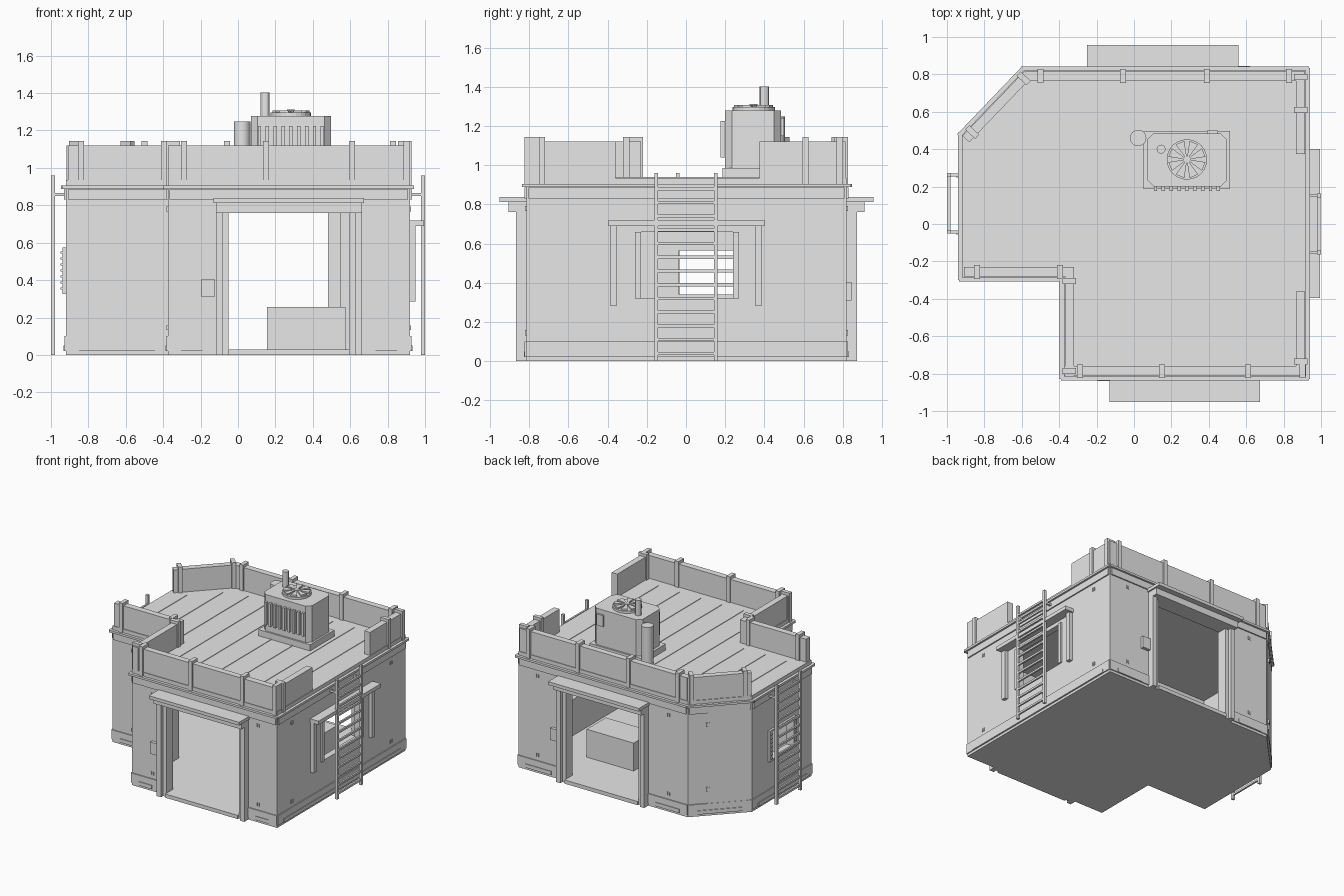
import bpy, bmesh, math
from mathutils import Matrix, Vector

cube = bpy.data.objects.get("Cube")
if cube:
    bpy.data.objects.remove(cube)

grey = bpy.data.materials.new("plain grey")
grey.use_nodes = True
grey.diffuse_color = (0.8, 0.8, 0.8, 1)
grey.node_tree.nodes["Principled BSDF"].inputs["Base Color"].default_value = (0.8, 0.8, 0.8, 1)

# Footprint corners, counter-clockwise from above; side i runs from corner i to i + 1
OUTLINE = [(-.92, -.285), (-.375, -.285), (-.375, -.815), (.92, -.815),
           (.92, .82), (-.59, .82), (-.92, .475)]
STEP, STEP_SIDE, FRONT, RIGHT, BACK, DIAGONAL, LEFT = range(7)


def ends(i):
    return Vector(OUTLINE[i]), Vector(OUTLINE[(i + 1) % 7])


def length(i):
    a, b = ends(i)
    return (b - a).length


def prism(bm, pts, z0, z1):
    low = [bm.verts.new((x, y, z0)) for x, y in pts]
    top = [bm.verts.new((x, y, z1)) for x, y in pts]
    bm.faces.new(low[::-1])
    bm.faces.new(top)
    for k in range(len(pts)):
        n = (k + 1) % len(pts)
        bm.faces.new((low[k], low[n], top[n], top[k]))


def box(bm, x0, x1, y0, y1, z0, z1):
    prism(bm, [(x0, y0), (x1, y0), (x1, y1), (x0, y1)], z0, z1)


def side_box(bm, i, u0, u1, o0, o1, z0, z1):
    """Box on side i: u along the wall, o outward from it."""
    a, b = ends(i)
    d = (b - a).normalized()
    n = Vector((d.y, -d.x))
    prism(bm, [a + d * u + n * o for u, o in ((u0, o1), (u1, o1), (u1, o0), (u0, o0))], z0, z1)


def cylinder(bm, x, y, r, z0, z1, sides=16):
    bmesh.ops.create_cone(bm, cap_ends=True, segments=sides, radius1=r, radius2=r, depth=z1 - z0,
                          matrix=Matrix.Translation((x, y, (z0 + z1) / 2)))


def finish(bm, name):
    bmesh.ops.recalc_face_normals(bm, faces=bm.faces)
    mesh = bpy.data.meshes.new(name)
    bm.to_mesh(mesh)
    bm.free()
    mesh.materials.append(grey)
    ob = bpy.data.objects.new(name, mesh)
    bpy.context.collection.objects.link(ob)
    return ob


# Walls with door and window openings (u0, u1, z0, z1)
openings = {FRONT: (.325, .97, 0, .76), BACK: (.44, 1.09, 0, .76),
            RIGHT: (.58, 1.06, .32, .66), LEFT: (.235, .51, .34, .565)}
bm = bmesh.new()
for i in range(7):
    if i in openings:
        u0, u1, z0, z1 = openings[i]
        side_box(bm, i, 0, u0, -.05, 0, 0, .9)
        side_box(bm, i, u1, length(i), -.05, 0, 0, .9)
        side_box(bm, i, u0, u1, -.05, 0, z1, .9)
        if z0:
            side_box(bm, i, u0, u1, -.05, 0, 0, z0)
    else:
        side_box(bm, i, 0, length(i), -.05, 0, 0, .9)
finish(bm, "walls")

bm = bmesh.new()
prism(bm, OUTLINE, 0, .03)
finish(bm, "floor")
bm = bmesh.new()
prism(bm, OUTLINE, .88, .935)
finish(bm, "roof")

# Trim band and cornice, open at the corners
bm = bmesh.new()
for i in range(7):
    side_box(bm, i, .01, length(i) - .01, 0, .01, .83, .885)
    side_box(bm, i, -.015, length(i) + .015, -.02, .022, .888, .905)
finish(bm, "cornice")

# Skirting, interrupted by the doors
bm = bmesh.new()
for i in range(7):
    runs = [(0, length(i))]
    if i in (FRONT, BACK):
        u0, u1 = openings[i][:2]
        runs = [(0, u0 - .07), (u1 + .07, length(i))]
    for a, b in runs:
        side_box(bm, i, a, b, 0, .008, .05, .1)
        side_box(bm, i, a, a + .07, 0, .008, .02, .05)
        side_box(bm, i, b - .07, b, 0, .008, .02, .05)
        side_box(bm, i, a + .07, b - .07, 0, .013, .02, .05)
finish(bm, "skirting")

# Roof seams
bm = bmesh.new()
for k in range(9):
    x = -.78 + k * .189
    box(bm, x - .004, x + .004, -.16 if k < 3 else -.69, (.46, .65)[k] if k < 2 else .7, .93, .939)
finish(bm, "roof_seams")

# Parapet panels and their posts: (side, start, end, post positions)
parapets = [(STEP, .01, .6, (.08, .525)), (STEP_SIDE, -.04, .53, (.02, .5)),
            (FRONT, 0, 1.29, (.085, .525, .985, 1.275)), (RIGHT, .01, .455, (.08,)),
            (RIGHT, 1.19, 1.63, (1.425, 1.6)), (BACK, .01, 1.5, (.09, .53, .98, 1.42)),
            (DIAGONAL, 0, length(DIAGONAL), (.03, length(DIAGONAL) - .05))]
panels, posts = bmesh.new(), bmesh.new()
for i, a, b, places in parapets:
    side_box(panels, i, a, b, -.055, -.005, .93, 1.12)
    for u in places:
        side_box(posts, i, u - .016, u + .016, -.065, .008, .9, 1.143)
finish(panels, "parapet")
finish(posts, "parapet_posts")

# Doors: stepped frame, threshold, lintel and awning
for i, name in ((FRONT, "front_door"), (BACK, "back_door")):
    u0, u1 = openings[i][:2]
    bm = bmesh.new()
    for edge, s in ((u0, -1), (u1, 1)):
        for a, b, out in ((.03, .068, .052), (0, .03, .025)):
            p, q = sorted((edge + s * a, edge + s * b))
            side_box(bm, i, p, q, -.06, out, 0, .77)
    side_box(bm, i, u0, u1, -.06, .04, 0, .03)
    side_box(bm, i, u0 - .068, u1 + .068, -.05, .09, .76, .812)
    finish(bm, name + "_frame")
    bm = bmesh.new()
    side_box(bm, i, u0 - .08, u1 + .08, 0, .136, .812, .838)
    finish(bm, name + "_awning")

# Right window: posts, recessed frame and awning
bm = bmesh.new()
for s in (-1, 1):
    c = .815 + s * .37
    side_box(bm, RIGHT, c - .018, c + .018, 0, .028, .285, .69)
    c = .82 + s * .25
    side_box(bm, RIGHT, c - .015, c + .015, -.05, .012, .32, .66)
side_box(bm, RIGHT, .42, 1.215, 0, .075, .69, .72)
finish(bm, "right_window_frame")

# Left window: frame with rows of bolts
bm = bmesh.new()
u0, u1, z0, z1 = openings[LEFT]
for a, b in ((u0 - .03, u0), (u1, u1 + .03)):
    side_box(bm, LEFT, a, b, 0, .018, z0 - .015, z1 + .01)
    for k in range(7):
        z = .355 + k * .032
        side_box(bm, LEFT, a + .008, b - .008, .018, .03, z - .006, z + .006)
for a, b in ((z0 - .015, z0), (z1, z1 + .01)):
    side_box(bm, LEFT, u0, u1, 0, .018, a, b)
finish(bm, "left_window_frame")

# Ladders
for i, mid, name in ((RIGHT, .815, "right_ladder"), (LEFT, .365, "left_ladder")):
    bm = bmesh.new()
    for s in (-1, 1):
        c = mid + s * .152
        side_box(bm, i, c - .01, c + .01, .058, .08, 0, .96)
        side_box(bm, i, c - .008, c + .008, 0, .06, .85, .866)
    for k in range(13):
        z = .04 + k * .07
        side_box(bm, i, mid - .145, mid + .145, .062, .076, z - .008, z + .008)
    finish(bm, name)

# Service panel on the angled wall
bm = bmesh.new()
side_box(bm, DIAGONAL, .15, .46, 0, .006, .1, .83)
for z in (.2, .72):
    side_box(bm, DIAGONAL, .135, .165, 0, .012, z, z + .03)
finish(bm, "service_panel")

# Control boxes beside the doors
bm = bmesh.new()
side_box(bm, FRONT, .18, .25, 0, .025, .31, .405)
side_box(bm, BACK, .3, .37, 0, .025, .31, .405)
finish(bm, "control_boxes")

# Small paired wall clips
bm = bmesh.new()
for i, places in ((STEP, (.18,)), (FRONT, (.185, 1.125)), (RIGHT, (.185, 1.45)),
                  (BACK, (.17, 1.34)), (STEP_SIDE, (.27,))):
    for u in places:
        for z in (.145, .78):
            for s in (-.009, .009):
                side_box(bm, i, u + s - .003, u + s + .003, 0, .006, z - .013, z + .013)
finish(bm, "wall_clips")

# Crate inside
bm = bmesh.new()
box(bm, .155, .575, .2, .445, .03, .255)
finish(bm, "crate")

# Rooftop cooling unit
bm = bmesh.new()
box(bm, .05, .512, .187, .498, .93, .985)
x0, x1, y0, y1, c = .07, .497, .2, .485, .035
prism(bm, [(x0 + c, y0), (x1 - c, y0), (x1, y0 + c), (x1, y1 - c),
           (x1 - c, y1), (x0 + c, y1), (x0, y1 - c), (x0, y0 + c)], .985, 1.278)
box(bm, .39, .45, .485, .5, 1.15, 1.24)
finish(bm, "cooling_unit")
bm = bmesh.new()
for k in range(9):
    x = .115 + k * .042
    box(bm, x - .009, x + .009, .177, .2, 1.04, 1.225)
finish(bm, "cooling_fins")

# Fan: ring, hub and blades
bm = bmesh.new()
cylinder(bm, .283, .345, .108, 1.278, 1.296, 24)
cylinder(bm, .283, .345, .02, 1.296, 1.312, 12)
for k in range(8):
    t = math.tau * (k + .5) / 8
    pts = [(.283 + r * math.cos(t + a), .345 + r * math.sin(t + a))
           for r, a in ((.015, -.3), (.1, -.25), (.1, .25), (.015, .3))]
    prism(bm, pts, 1.296, 1.308)
finish(bm, "fan")

# Exhaust pipes
bm = bmesh.new()
cylinder(bm, .022, .46, .044, .93, 1.248)
cylinder(bm, .145, .4, .024, 1.27, 1.402, 12)
pipes = finish(bm, "pipes")
bpy.context.view_layer.objects.active = pipes
pipes.select_set(True)
bpy.ops.object.shade_smooth_by_angle()
